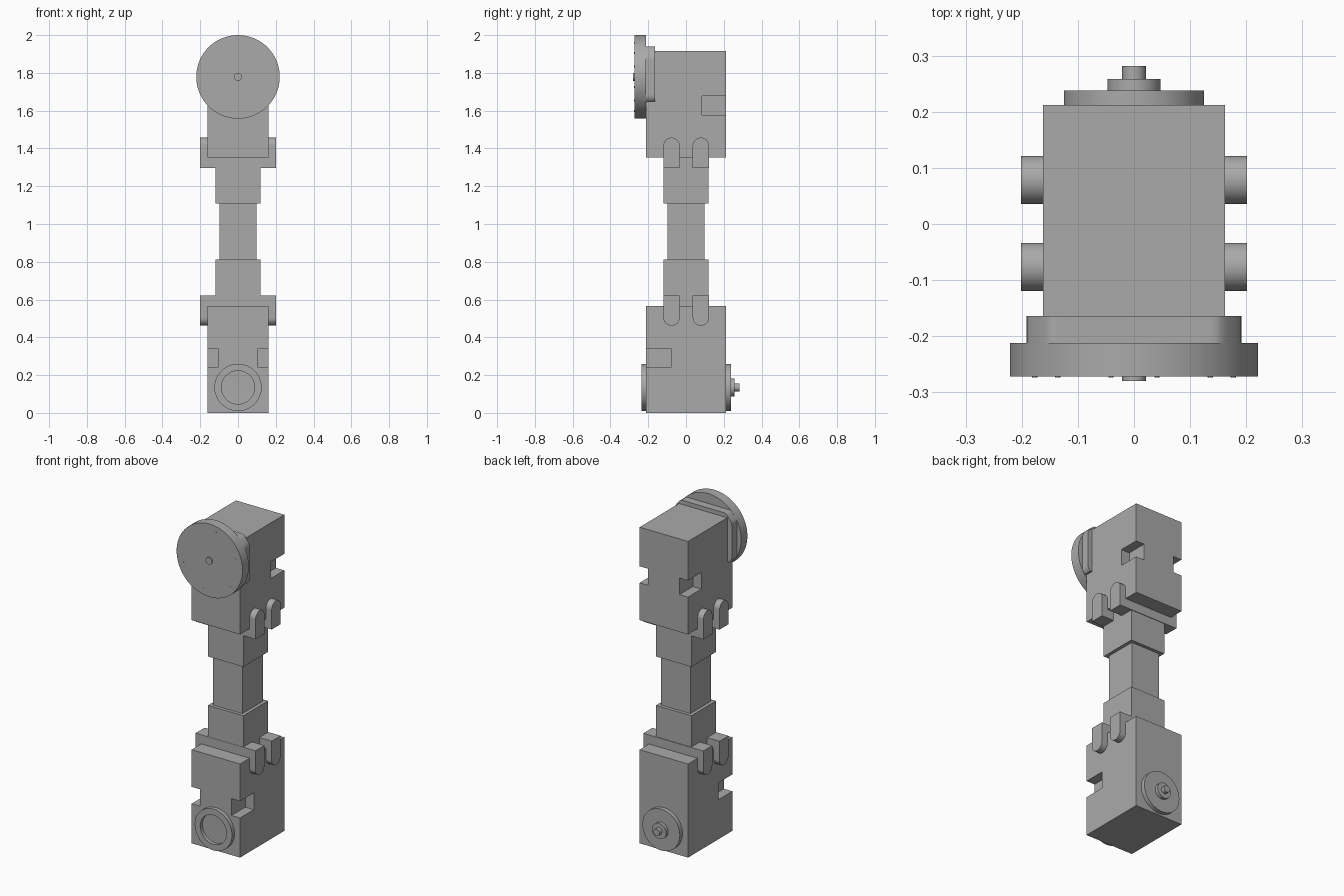
import bpy, bmesh, math
from mathutils import Vector, Matrix

if "Cube" in bpy.data.objects:
    bpy.data.objects.remove(bpy.data.objects["Cube"])

grey = bpy.data.materials.new("plain grey")
grey.use_nodes = True
grey.diffuse_color = (0.4, 0.4, 0.4, 1)
grey.node_tree.nodes["Principled BSDF"].inputs["Base Color"].default_value = (0.4, 0.4, 0.4, 1)


def finish(name, bm, smooth=False):
    bmesh.ops.recalc_face_normals(bm, faces=bm.faces)
    mesh = bpy.data.meshes.new(name)
    bm.to_mesh(mesh)
    bm.free()
    mesh.materials.append(grey)
    obj = bpy.data.objects.new(name, mesh)
    bpy.context.collection.objects.link(obj)
    bpy.ops.object.select_all(action='DESELECT')
    obj.select_set(True)
    bpy.context.view_layer.objects.active = obj
    if smooth:
        bpy.ops.object.shade_smooth_by_angle(angle=math.radians(30))
    return obj


def box(name, low, high):
    low, high = Vector(low), Vector(high)
    bm = bmesh.new()
    bmesh.ops.create_cube(bm, size=1, matrix=Matrix.Translation((low + high) / 2)
                          @ Matrix.Diagonal((*(high - low), 1)))
    return finish(name, bm)


def prism(name, points, along):
    """Extrude a flat outline by a vector."""
    bm = bmesh.new()
    face = bm.faces.new([bm.verts.new(p) for p in points])
    new = bmesh.ops.extrude_face_region(bm, geom=[face], use_keep_orig=True)["geom"]
    bmesh.ops.translate(bm, vec=along, verts=[v for v in new if isinstance(v, bmesh.types.BMVert)])
    return finish(name, bm, True)


def lathe(name, profile, z, steps=64):
    """Turn (radius, y) points about a front-to-back axis at height z."""
    bm = bmesh.new()
    verts = [bm.verts.new((r, y, z)) for r, y in profile]
    edges = [bm.edges.new(pair) for pair in zip(verts, verts[1:])]
    bmesh.ops.spin(bm, geom=verts + edges, cent=(0, 0, z), axis=(0, 1, 0),
                   angle=math.tau, steps=steps)
    bmesh.ops.remove_doubles(bm, verts=bm.verts, dist=1e-5)
    return finish(name, bm, True)


def notch(block, y0, y1, z0, z1):
    """Cut a slot out of both side corners of a block."""
    for side in (-1, 1):
        xs = sorted((side * 0.105, side * 0.25))
        cutter = box("cutter", (xs[0], y0, z0), (xs[1], y1, z1))
        cutter.hide_render = True
        mod = block.modifiers.new("notch", 'BOOLEAN')
        mod.operation, mod.solver, mod.object = 'DIFFERENCE', 'EXACT', cutter
        bpy.context.view_layer.objects.active = block
        bpy.ops.object.modifier_apply(modifier=mod.name)
        bpy.data.objects.remove(cutter)


# Housings with corner notches
W, D = 0.162, 0.212
lower = box("lower_housing", (-W, -D, 0), (W, D, 0.567))
notch(lower, -0.3, -0.08, 0.24, 0.342)
upper = box("upper_housing", (-W, -D, 1.352), (W, D, 1.915))
notch(upper, 0.085, 0.3, 1.578, 1.678)

# Shaft between the collars
box("shaft", (-0.098, -0.098, 0.8), (0.098, 0.098, 1.115))

# Collars and side clips, mirrored about the middle of the shaft
MID = 0.9595
for label, s in (("lower", -1), ("upper", 1)):
    def height(h):
        return MID + s * h
    z0, z1 = sorted((height(0.148), height(0.4)))
    box(label + "_collar", (-0.118, -0.118, z0), (0.118, 0.118, z1))
    for y in (-0.0765, 0.0785):
        r = 0.043
        z0, z1 = sorted((height(0.338), height(0.393)))
        box(label + "_clip_bridge", (-0.18, y - r, z0), (0.18, y + r, z1))
        for side in (-1, 1):
            outline = [(side * 0.118, y - r, height(0.338)), (side * 0.118, y + r, height(0.338))]
            arc = [math.pi * i / 20 for i in range(21)]
            outline = [(side * 0.155, y - r, height(0.338)), (side * 0.155, y + r, height(0.338))]
            outline += [(side * 0.155, y + r * math.cos(a), height(0.455 + r * math.sin(a)))
                        for a in arc]
            prism(label + "_clip", outline, (side * 0.046, 0, 0))

# Lower pivot: recessed ring in front, stepped hub behind
lathe("front_ring", [(0, -0.212), (0.088, -0.214), (0.088, -0.236), (0.125, -0.236),
                     (0.125, -0.2), (0, -0.2)], 0.135)
lathe("rear_hub", [(0, 0.2), (0.125, 0.2), (0.125, 0.238), (0.047, 0.238), (0.047, 0.258),
                   (0.021, 0.258), (0.021, 0.282), (0, 0.282)], 0.135)

# Upper wheel with centre pin
HUB = 1.779
lathe("wheel", [(0, -0.212), (0.221, -0.212), (0.221, -0.272), (0.021, -0.272),
                (0.021, -0.28), (0, -0.28)], HUB, 96)

# Wheel bracket: a round plate trimmed flat on its sides, top and bottom
rim = []
for i in range(96):
    a = math.tau * i / 96
    x = max(-0.192, min(0.192, 0.22 * math.cos(a)))
    z = max(-0.13, min(0.161, 0.22 * math.sin(a)))
    rim.append((x, -0.213, HUB + z))
prism("wheel_bracket", rim, (0, 0.049, 0))

# Small screw heads on the wheel face
for i in range(6):
    a = math.tau * i / 6 + 0.3
    bm = bmesh.new()
    bmesh.ops.create_cone(bm, cap_ends=True, segments=10, radius1=0.005, radius2=0.005, depth=0.004,
                          matrix=Matrix.Translation((0.185 * math.cos(a), -0.272, HUB + 0.185 * math.sin(a)))
                          @ Matrix.Rotation(math.pi / 2, 4, 'X'))
    finish("wheel_screw", bm)
